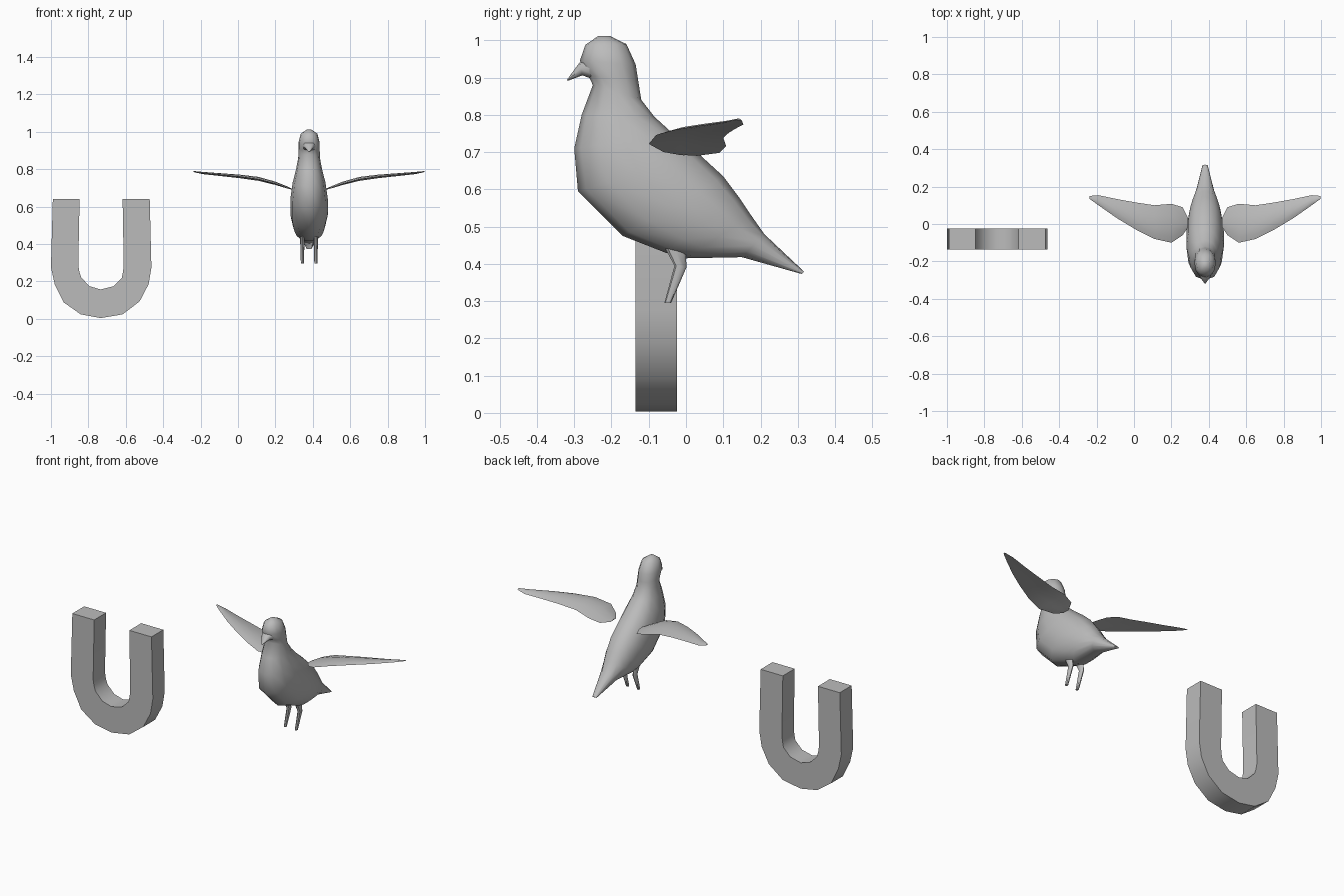
import bpy, bmesh, math
from mathutils import Vector

CX = 0.38  # bird centre line

grey = bpy.data.materials.new("plain_grey")
grey.diffuse_color = (0.5, 0.5, 0.5, 1)


def finish(name, bm, angle):
    bmesh.ops.recalc_face_normals(bm, faces=bm.faces)
    me = bpy.data.meshes.new(name)
    bm.to_mesh(me)
    bm.free()
    ob = bpy.data.objects.new(name, me)
    bpy.context.collection.objects.link(ob)
    me.materials.append(grey)
    bpy.ops.object.select_all(action='DESELECT')
    ob.select_set(True)
    bpy.context.view_layer.objects.active = ob
    bpy.ops.object.shade_smooth_by_angle(angle=math.radians(angle))
    return ob


def loft(name, rings, angle=50):
    """Skin a list of closed rings and cap both ends."""
    bm = bmesh.new()
    vs = [[bm.verts.new(p) for p in r] for r in rings]
    n = len(vs[0])
    for a, b in zip(vs, vs[1:]):
        for i in range(n):
            j = (i + 1) % n
            bm.faces.new((a[i], a[j], b[j], b[i]))
    bm.faces.new(vs[0])
    bm.faces.new(vs[-1])
    return finish(name, bm, angle)


def section(fy, fz, by, bz, w, n=12, power=0.85, x=CX):
    """Rounded ring spanning a front point, a back point and a half width."""
    f, b = Vector((x, fy, fz)), Vector((x, by, bz))
    mid, half = (f + b) / 2, (f - b) / 2
    ring = []
    for i in range(n):
        t = 2 * math.pi * i / n
        c, s = math.cos(t), math.sin(t)
        ring.append(mid + half * c + Vector((math.copysign(abs(s) ** power, s) * w, 0, 0)))
    return ring


# Body from crown to tail: front y, z, back y, z, half width
body = [
    (-0.235, 1.012, -0.205, 1.012, 0.012),
    (-0.27, 0.988, -0.16, 0.99, 0.045),
    (-0.285, 0.945, -0.135, 0.935, 0.057),
    (-0.262, 0.905, -0.128, 0.89, 0.057),
    (-0.250, 0.88, -0.12, 0.84, 0.058),
    (-0.280, 0.80, -0.085, 0.795, 0.07),
    (-0.300, 0.71, -0.03, 0.745, 0.088),
    (-0.290, 0.595, 0.04, 0.69, 0.10),
    (-0.170, 0.475, 0.10, 0.635, 0.10),
    (-0.055, 0.43, 0.145, 0.575, 0.088),
    (0.00, 0.415, 0.175, 0.53, 0.075),
    (0.15, 0.418, 0.21, 0.48, 0.048),
    (0.31, 0.373, 0.317, 0.379, 0.014),
]
loft("body", [section(*s) for s in body], 60)

# Beak tapering down and forward from the face
loft("beak", [section(-0.235, 0.89, -0.235, 0.965, 0.045, 8),
              section(-0.278, 0.906, -0.286, 0.94, 0.028, 8),
              section(-0.318, 0.891, -0.319, 0.895, 0.003, 8)])

# Wings: x, leading y, trailing y, leading z, trailing z, camber
wing = [
    (0.47, -0.015, 0.03, 0.692, 0.69, 0.004),
    (0.50, -0.06, 0.09, 0.70, 0.698, 0.010),
    (0.56, -0.10, 0.108, 0.722, 0.716, 0.014),
    (0.65, -0.08, 0.10, 0.746, 0.738, 0.016),
    (0.75, -0.03, 0.115, 0.760, 0.752, 0.014),
    (0.85, 0.03, 0.133, 0.770, 0.763, 0.011),
    (0.95, 0.10, 0.154, 0.780, 0.774, 0.008),
    (0.998, 0.135, 0.15, 0.787, 0.785, 0.004),
]


def wing_ring(x, y0, y1, z0, z1, c, side):
    ring = []
    for t, k in ((0, 0), (.15, .6), (.4, 1), (.7, .75), (1, 0), (.7, .05), (.4, .1), (.15, -.05)):
        ring.append((CX + side * (x - CX), y0 + (y1 - y0) * t, z0 + (z1 - z0) * t + c * k))
    return ring


for side, label in ((1, "right"), (-1, "left")):
    loft(label + "_wing", [wing_ring(*s, side) for s in wing])
    # Bent leg: thigh, knee, foot end
    x = CX + side * 0.036
    loft(label + "_leg", [section(-0.058, 0.445, 0.0, 0.435, 0.012, 8, 1, x),
                          section(-0.031, 0.395, 0.001, 0.39, 0.011, 8, 1, x),
                          section(-0.058, 0.295, -0.040, 0.295, 0.008, 8, 1, x)], 40)

# Horseshoe block: matching outer and inner outline points (x, z)
outer = [(-0.99, .64), (-1.0, .275), (-.98, .185), (-.932, .088), (-.841, .024), (-.734, .004),
         (-.617, .024), (-.526, .093), (-.478, .185), (-.463, .275), (-.472, .64)]
inner = [(-.847, .64), (-.854, .286), (-.848, .25), (-.838, .22), (-.793, .174), (-.734, .157),
         (-.665, .174), (-.622, .217), (-.615, .25), (-.611, .286), (-.617, .64)]
loft("horseshoe_block", [[(a[0], -0.135, a[1]), (b[0], -0.135, b[1]),
                          (b[0], -0.024, b[1]), (a[0], -0.024, a[1])]
                         for a, b in zip(outer, inner)], 35)
